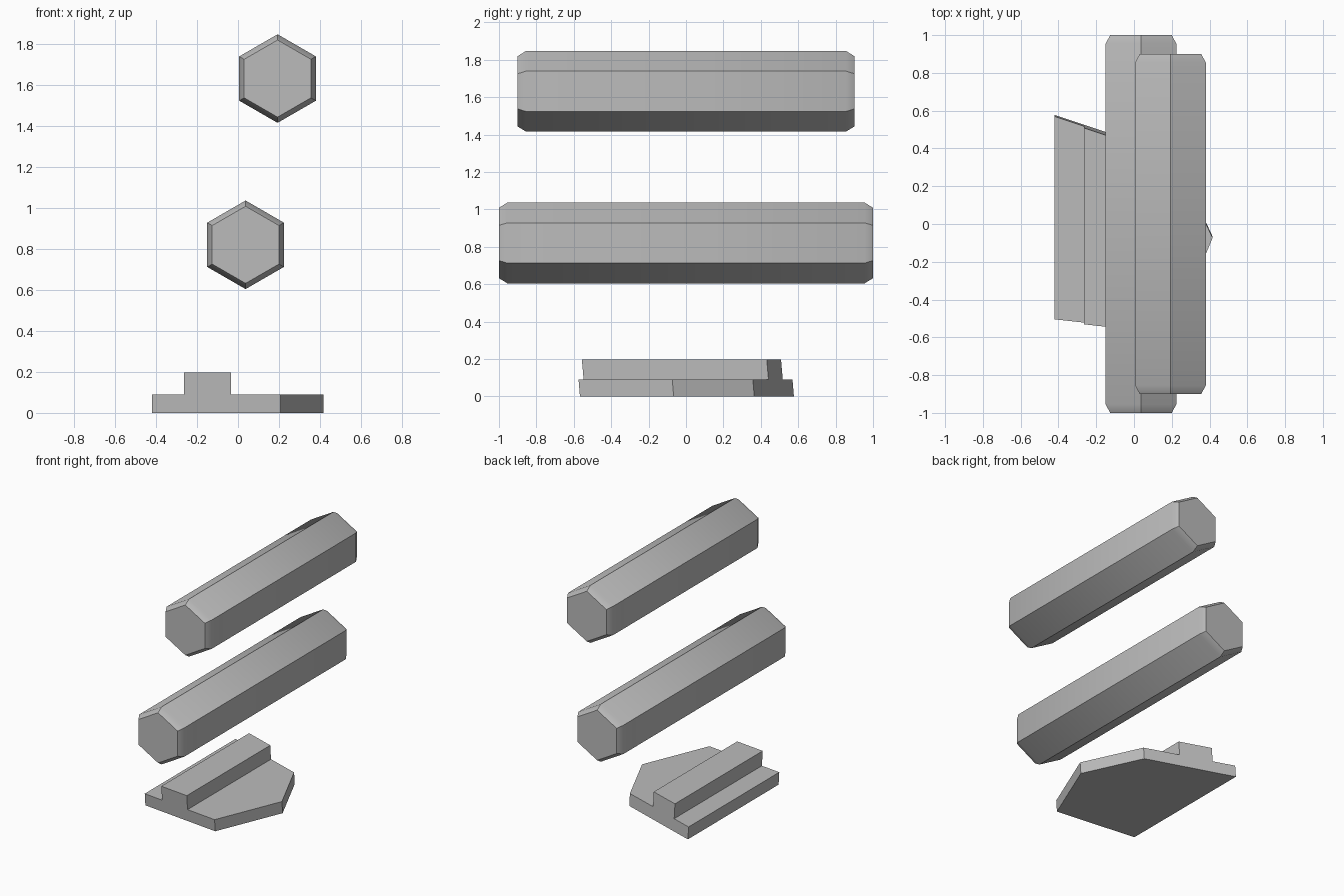
import bpy, bmesh, math
from mathutils import Matrix, Vector

cube = bpy.data.objects.get("Cube")
if cube:
    bpy.data.objects.remove(cube, do_unlink=True)

# Single plain grey
grey = bpy.data.materials.new("plain grey")
grey.use_nodes = True
colour = (0.5, 0.5, 0.5, 1)
grey.diffuse_color = colour
grey.node_tree.nodes["Principled BSDF"].inputs["Base Color"].default_value = colour


def finish(bm, name):
    bmesh.ops.recalc_face_normals(bm, faces=bm.faces[:])
    mesh = bpy.data.meshes.new(name)
    bm.to_mesh(mesh)
    bm.free()
    mesh.materials.append(grey)
    obj = bpy.data.objects.new(name, mesh)
    bpy.context.collection.objects.link(obj)
    return obj


def hex_bar(name, x, z, half_length, radius=0.216, inset=0.028, chamfer=0.045):
    """Six-sided bar along y with tapered ends."""
    bm = bmesh.new()
    stations = [(-half_length, radius - inset), (-half_length + chamfer, radius),
                (half_length - chamfer, radius), (half_length, radius - inset)]
    rings = []
    for y, r in stations:
        angles = [math.radians(30 + 60 * i) for i in range(6)]
        rings.append([bm.verts.new((x + r * math.cos(a), y, z + r * math.sin(a)))
                      for a in angles])
    for a, b in zip(rings, rings[1:]):
        for i in range(6):
            j = (i + 1) % 6
            bm.faces.new((a[i], a[j], b[j], b[i]))
    bm.faces.new(rings[0])
    bm.faces.new(rings[-1])
    obj = finish(bm, name)
    bpy.ops.object.select_all(action='DESELECT')
    obj.select_set(True)
    bpy.context.view_layer.objects.active = obj
    bpy.ops.object.shade_smooth_by_angle(angle=math.radians(40))


# Two hexagonal bars
hex_bar("upper_bar", 0.193, 1.631, 0.90)
hex_bar("lower_bar", 0.037, 0.82, 1.0)

# Base plate: five-sided slab
outline = [(-0.42, -0.497), (0.208, -0.567), (0.416, -0.066),
           (0.215, 0.365), (-0.42, 0.577)]
plate_height, ridge_height = 0.09, 0.108
bm = bmesh.new()
bottom = bm.faces.new([bm.verts.new((x, y, 0)) for x, y in outline])
slab = bmesh.ops.extrude_face_region(bm, geom=[bottom], use_keep_orig=True)["geom"]
bmesh.ops.translate(bm, verts=[g for g in slab if isinstance(g, bmesh.types.BMVert)],
                    vec=(0, 0, plate_height))

# Ridge: cut a strip from the top face and raise it
for x in (-0.264, -0.035):
    tops = [f for f in bm.faces if all(v.co.z > plate_height - 0.01 for v in f.verts)]
    parts = {g for f in tops for g in (f, *f.edges, *f.verts)}
    bmesh.ops.bisect_plane(bm, geom=list(parts), plane_co=(x, 0, 0), plane_no=(1, 0, 0))
strip = [f for f in bm.faces if all(v.co.z > plate_height - 0.01 for v in f.verts)
         and -0.264 < f.calc_center_median().x < -0.035]
raised = bmesh.ops.extrude_face_region(bm, geom=strip)["geom"]
bmesh.ops.translate(bm, verts=[g for g in raised if isinstance(g, bmesh.types.BMVert)],
                    vec=(0, 0, ridge_height))

# Slight lean of the whole base toward the front
for v in bm.verts:
    v.co.y -= 0.085 * v.co.z
finish(bm, "ridged_base")
